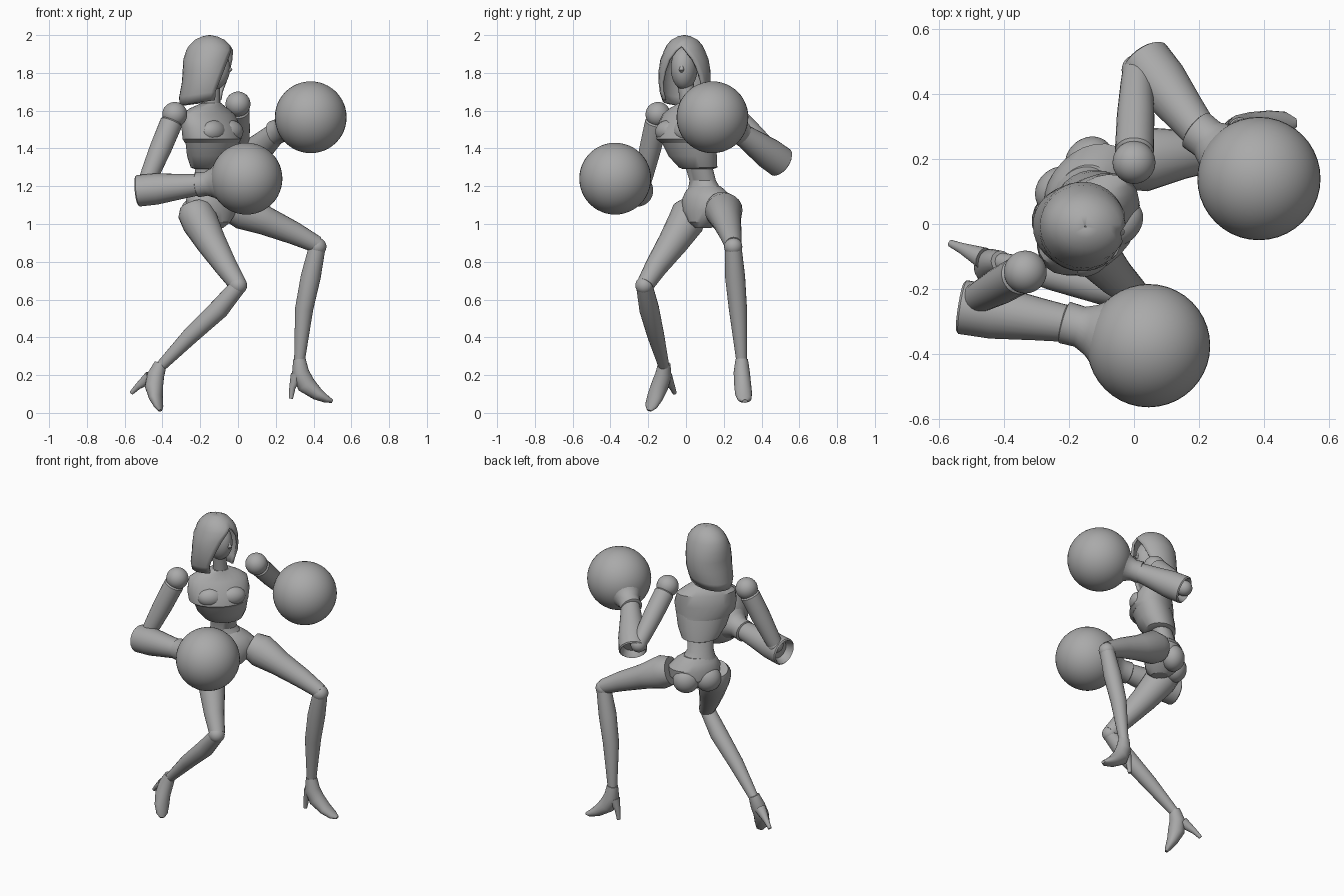
import bpy, bmesh, math
from math import sin, cos, radians
from mathutils import Vector as V, Matrix

cube = bpy.data.objects.get("Cube")
if cube:
    bpy.data.objects.remove(cube, do_unlink=True)

grey = bpy.data.materials.new("plain grey")
grey.use_nodes = True
grey.diffuse_color = (0.4, 0.4, 0.4, 1)
grey.node_tree.nodes["Principled BSDF"].inputs["Base Color"].default_value = (0.4, 0.4, 0.4, 1)

UP = V((0, 0, 1))
LEFT = V((1, 1, 0)).normalized()      # the torso is turned between +x and -y
FRONT = V((1, -1, 0)).normalized()


def finish(name, bm, angle=40):
    bmesh.ops.recalc_face_normals(bm, faces=bm.faces)
    for f in bm.faces:
        f.smooth = True
    me = bpy.data.meshes.new(name)
    bm.to_mesh(me)
    bm.free()
    me.set_sharp_from_angle(angle=radians(angle))
    me.materials.append(grey)
    ob = bpy.data.objects.new(name, me)
    bpy.context.collection.objects.link(ob)
    return ob


def loft(name, rings, side=V((0.3, 1, 0.2)), axis=None, n=20, angle=40):
    """Skin elliptical rings (centre, half width, half depth)."""
    bm = bmesh.new()
    pts = [V(r[0]) for r in rings]
    rows = []
    for i, (c, a, b) in enumerate(rings):
        t = axis or (pts[min(i + 1, len(pts) - 1)] - pts[max(i - 1, 0)]).normalized()
        s = (side - t * side.dot(t)).normalized()
        d = t.cross(s)
        rows.append([bm.verts.new(pts[i] + s * a * cos(k * math.tau / n) + d * b * sin(k * math.tau / n))
                     for k in range(n)])
    for r0, r1 in zip(rows, rows[1:]):
        for k in range(n):
            bm.faces.new((r0[k], r0[(k + 1) % n], r1[(k + 1) % n], r1[k]))
    bm.faces.new(rows[0])
    bm.faces.new(rows[-1])
    return finish(name, bm, angle)


def limb(name, *stations):
    return loft(name, [(s[:3], s[3], s[3]) for s in stations])


def tube(name, p0, p1, profile):
    """Straight round part; profile is (position along the axis, radius)."""
    p0, p1 = V(p0), V(p1)
    return loft(name, [(p0.lerp(p1, t), r, r) for t, r in profile], axis=(p1 - p0).normalized(), n=24)


def ball(name, c, size, turn=0):
    bm = bmesh.new()
    bmesh.ops.create_uvsphere(bm, u_segments=40, v_segments=24, radius=1)
    size = size if isinstance(size, tuple) else (size,) * 3
    bm.transform(Matrix.Translation(c) @ Matrix.Rotation(radians(turn), 4, 'Z') @ Matrix.Diagonal((*size, 1)))
    return finish(name, bm)


def body(name, *sections, angle=30):
    """Torso part from (height, sideways, forward, half width, half depth)."""
    return loft(name, [(LEFT * u + FRONT * f + UP * z, a, b) for z, u, f, a, b in sections],
                side=LEFT, axis=UP, n=24, angle=angle)


# Torso
body("chest", (1.43, -.09, -.105, .165, .12), (1.45, -.1, -.095, .178, .132), (1.51, -.1, -.10, .187, .122),
     (1.58, -.1, -.12, .175, .09), (1.61, -.1, -.12, .13, .07), (1.64, -.09, -.11, .055, .05))
body("rib_cage", (1.29, -.06, -.15, .085, .075), (1.30, -.06, -.15, .112, .092),
     (1.36, -.075, -.125, .145, .112), (1.45, -.09, -.10, .168, .12))
body("waist", (1.14, -.03, -.18, .13, .1), (1.18, -.045, -.185, .1, .078),
     (1.23, -.055, -.18, .078, .062), (1.32, -.06, -.15, .08, .065))
body("pelvis", (.98, -.02, -.15, .035, .05), (1.01, -.02, -.16, .085, .09), (1.07, -.02, -.175, .15, .115),
     (1.13, -.02, -.18, .155, .112), (1.17, -.03, -.18, .125, .095), (1.2, -.04, -.185, .09, .07))
for side_name, u in (("right", -.09), ("left", .04)):
    ball(side_name + "_buttock", LEFT * u - FRONT * .235 + UP * 1.06, (.08, .07, .08), 45)
    ball(side_name + "_bust", LEFT * (u - .07) - FRONT * .03 + UP * 1.49, (.08, .06, .06), 45)
limb("neck", (-.14, .02, 1.6, .048), (-.135, .005, 1.68, .04), (-.14, -.005, 1.76, .045))

# Head inside an open hood
ball("face", (-.13, -.01, 1.825), (.088, .07, .115), -10)
limb("nose", (-.06, -.02, 1.85, .008), (-.042, -.024, 1.815, .013), (-.055, -.022, 1.8, .006))


def hood():
    bm = bmesh.new()
    # height, centre, front-back radius, side radius, half opening angle
    levels = ((1.645, -.175, .135, .115, 58), (1.69, -.172, .14, .13, 58), (1.75, -.162, .135, .138, 52),
              (1.81, -.158, .135, .138, 42), (1.87, -.155, .135, .128, 31), (1.92, -.15, .125, .108, 14),
              (1.945, -.15, .11, .095, 1), (1.975, -.15, .08, .07, 1), (1.993, -.15, .04, .035, 1),
              (2.0, -.15, .004, .004, 1))
    rows = []
    for z, cx, a, b, gap in levels:
        row = []
        for k in range(25):
            t = radians(gap + (360 - 2 * gap) * k / 24)
            p = Matrix.Rotation(radians(-10), 3, 'Z') @ V((a * cos(t), b * sin(t), 0))
            row.append(bm.verts.new(p + V((cx, -.008, z + .02 * cos(t) * (z < 1.7)))))
        rows.append(row)
    for r0, r1 in zip(rows, rows[1:]):
        for k in range(24):
            bm.faces.new((r0[k], r0[k + 1], r1[k + 1], r1[k]))
    bmesh.ops.remove_doubles(bm, verts=bm.verts, dist=.0045)
    ob = finish("hood", bm, 50)
    mod = ob.modifiers.new("cloth thickness", 'SOLIDIFY')
    mod.thickness = .014
    mod.offset = -1


hood()


# Arms: shoulder ball, upper arm, hollow-ended forearm, cuff and round glove
def arm(s, shoulder, elbow, sleeve, wrist, glove):
    ball(s + "_shoulder", shoulder, .066)
    tube(s + "_upper_arm", shoulder, elbow, ((.08, .045), (.12, .06), (.5, .058), (.85, .05), (1, .045)))
    ball(s + "_elbow", elbow, .048)
    tube(s + "_forearm", sleeve, wrist,
         ((.12, .055), (.03, .068), (0, .076), (.02, .084), (.3, .083), (.7, .066), (1, .055)))
    tube(s + "_glove_cuff", wrist, glove, ((-.12, .056), (-.1, .066), (.1, .064), (.25, .08), (.45, .12)))
    ball(s + "_glove", glove, .19)


arm("right", (-.335, -.148, 1.58), (-.485, -.23, 1.22), (-.535, -.255, 1.175), (-.19, -.31, 1.21), (.045, -.375, 1.24))
arm("left", (.0, .19, 1.635), (.01, .475, 1.36), (.03, .505, 1.325), (.21, .275, 1.49), (.385, .14, 1.565))

# Legs
limb("left_thigh", (-.03, .19, 1.09, .085), (.03, .2, 1.07, .1), (.15, .215, 1.015, .076),
     (.3, .235, .95, .06), (.42, .25, .89, .045))
limb("right_thigh", (-.24, .03, 1.1, .07), (-.23, .02, 1.07, .093), (-.2, 0, 1.01, .097),
     (-.14, -.07, .9, .08), (-.06, -.16, .77, .06), (0, -.215, .68, .047))
ball("left_knee", (.42, .25, .88), .048)
ball("right_knee", (0, -.22, .675), .048)
limb("left_shin", (.42, .25, .88, .044), (.385, .26, .72, .053), (.35, .275, .55, .048), (.325, .295, .27, .028))
limb("right_shin", (0, -.22, .67, .044), (-.1, -.195, .55, .053), (-.25, -.16, .41, .045), (-.415, -.115, .24, .028))


# High-heeled shoes
def shoe(s, upper, heel):
    ankle = V(upper[0])
    side = (V(upper[-1]) - ankle).cross(V(heel[-1]) - ankle).normalized()
    widths = ((.033, .033), (.043, .046), (.045, .05), (.045, .034), (.036, .02), (.014, .009))
    loft(s + "_shoe", [(p, a, b) for p, (a, b) in zip(upper, widths)], side=side)
    loft(s + "_heel", [(p, r, r) for p, r in zip(heel, (.034, .017, .011))], side=side)


shoe("left", ((.325, .295, .285), (.33, .295, .215), (.36, .3, .15), (.42, .305, .1), (.47, .31, .072), (.5, .312, .062)),
     ((.312, .295, .2), (.288, .295, .135), (.28, .295, .075)))
shoe("right", ((-.41, -.115, .26), (-.435, -.12, .2), (-.445, -.14, .14), (-.435, -.165, .08), (-.42, -.185, .035),
               (-.412, -.195, .012)),
     ((-.465, -.105, .19), (-.53, -.075, .14), (-.565, -.06, .105)))
